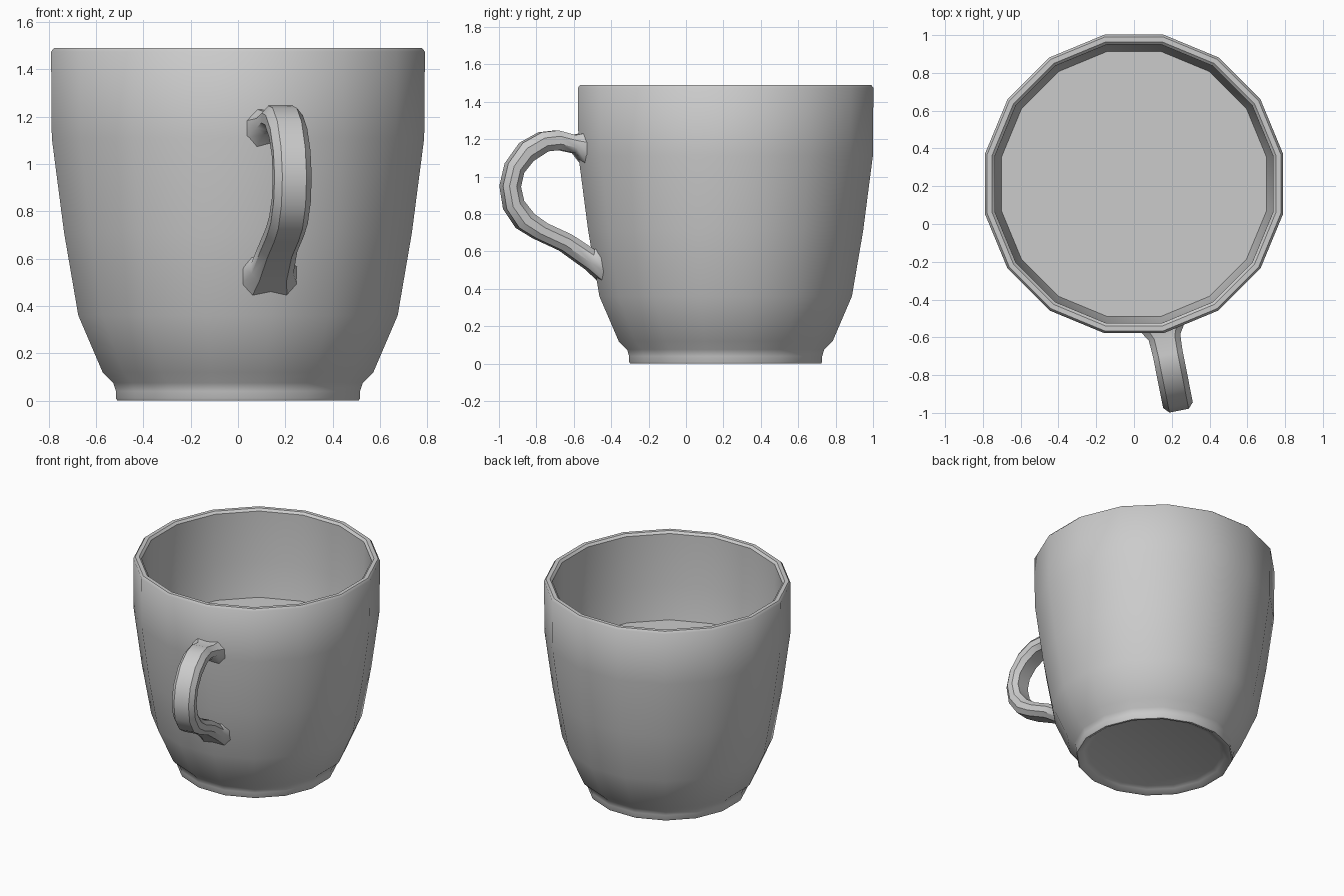
import bpy, bmesh, math
from mathutils import Vector

if "Cube" in bpy.data.objects:
    bpy.data.objects.remove(bpy.data.objects["Cube"])

SIDES = 16
HALF_STEP = math.pi / SIDES
CUP_Y = 0.212  # cup axis sits behind the origin to leave room for the handle

grey = bpy.data.materials.new("plain grey")
grey.use_nodes = True
grey.diffuse_color = (0.6, 0.6, 0.6, 1)
grey.node_tree.nodes["Principled BSDF"].inputs["Base Color"].default_value = grey.diffuse_color


def loft(name, rings, smooth_angle):
    """Skin a row of equal point rings and cap both ends."""
    bm = bmesh.new()
    rows = [[bm.verts.new(p) for p in ring] for ring in rings]
    n = len(rows[0])
    for a, b in zip(rows, rows[1:]):
        for i in range(n):
            j = (i + 1) % n
            bm.faces.new((a[i], a[j], b[j], b[i]))
    bm.faces.new(rows[0])
    bm.faces.new(rows[-1])
    bmesh.ops.recalc_face_normals(bm, faces=bm.faces)
    mesh = bpy.data.meshes.new(name)
    bm.to_mesh(mesh)
    bm.free()
    mesh.materials.append(grey)
    obj = bpy.data.objects.new(name, mesh)
    bpy.context.collection.objects.link(obj)
    bpy.ops.object.select_all(action="DESELECT")
    obj.select_set(True)
    bpy.context.view_layer.objects.active = obj
    bpy.ops.object.shade_smooth_by_angle(angle=math.radians(smooth_angle))
    return obj


def round_ring(apothem, z):
    """A many-sided ring with flats facing the axes."""
    r = apothem / math.cos(HALF_STEP)
    angles = [HALF_STEP * (2 * i + 1) for i in range(SIDES)]
    return [Vector((r * math.cos(a), CUP_Y + r * math.sin(a), z)) for a in angles]


# Cup shell: recessed underside, foot, outer wall, rim, inner wall
profile = [
    (0.435, 0.03), (0.465, 0.02), (0.495, 0), (0.51, 0), (0.516, 0.01),
    (0.516, 0.04), (0.527, 0.075), (0.572, 0.12), (0.675, 0.36),
    (0.735, 0.71), (0.787, 1.11), (0.79, 1.475), (0.778, 1.49),
    (0.752, 1.49), (0.737, 1.475), (0.733, 1.11), (0.7, 0.85),
    (0.62, 0.38), (0.5, 0.14),
]
loft("cup_body", [round_ring(r, z) for r, z in profile], 40)

# Level surface filling the cup
loft("drink_surface", [round_ring(0.703, 0.85), round_ring(0.703, 0.87)], 30)

# Handle: runs outward along one corner of the cup
outward = Vector((math.sin(HALF_STEP), -math.cos(HALF_STEP), 0))
sideways = Vector((math.cos(HALF_STEP), math.sin(HALF_STEP), 0))
cup_axis = Vector((0, CUP_Y, 0))


def handle_ring(outer_y, outer_z, inner_y, inner_z, half_width):
    """Chamfered section between an outer and an inner point."""
    def in_plane(y, z):
        d = (CUP_Y - y) / math.cos(HALF_STEP)
        return cup_axis + outward * d + Vector((0, 0, z))
    outer, inner = in_plane(outer_y, outer_z), in_plane(inner_y, inner_z)
    middle, half = (outer + inner) / 2, (outer - inner) / 2
    w, c = 1, 0.65
    section = [(w, 0.4), (c, 1), (-c, 1), (-w, 0.4), (-w, -0.4), (-c, -1), (c, -1), (w, -0.4)]
    return [middle + sideways * (u * half_width) + half * v for u, v in section]


W = 0.08
stations = [
    (-0.54, 1.235, -0.54, 1.055, 0.124),
    (-0.6, 1.222, -0.6, 1.125, 0.085),
    (-0.69, 1.247, -0.68, 1.142, W),
    (-0.78, 1.237, -0.745, 1.135, W),
    (-0.882, 1.18, -0.825, 1.083, W),
    (-0.96, 1.07, -0.875, 1.02, W),
    (-0.988, 0.95, -0.892, 0.945, W),
    (-0.968, 0.826, -0.875, 0.87, W),
    (-0.9, 0.725, -0.82, 0.8, W),
    (-0.81, 0.67, -0.75, 0.75, W),
    (-0.67, 0.605, -0.62, 0.69, W),
    (-0.53, 0.505, -0.5, 0.61, 0.09),
    (-0.44, 0.425, -0.475, 0.62, 0.122),
]
loft("handle", [handle_ring(*s) for s in stations], 38)
